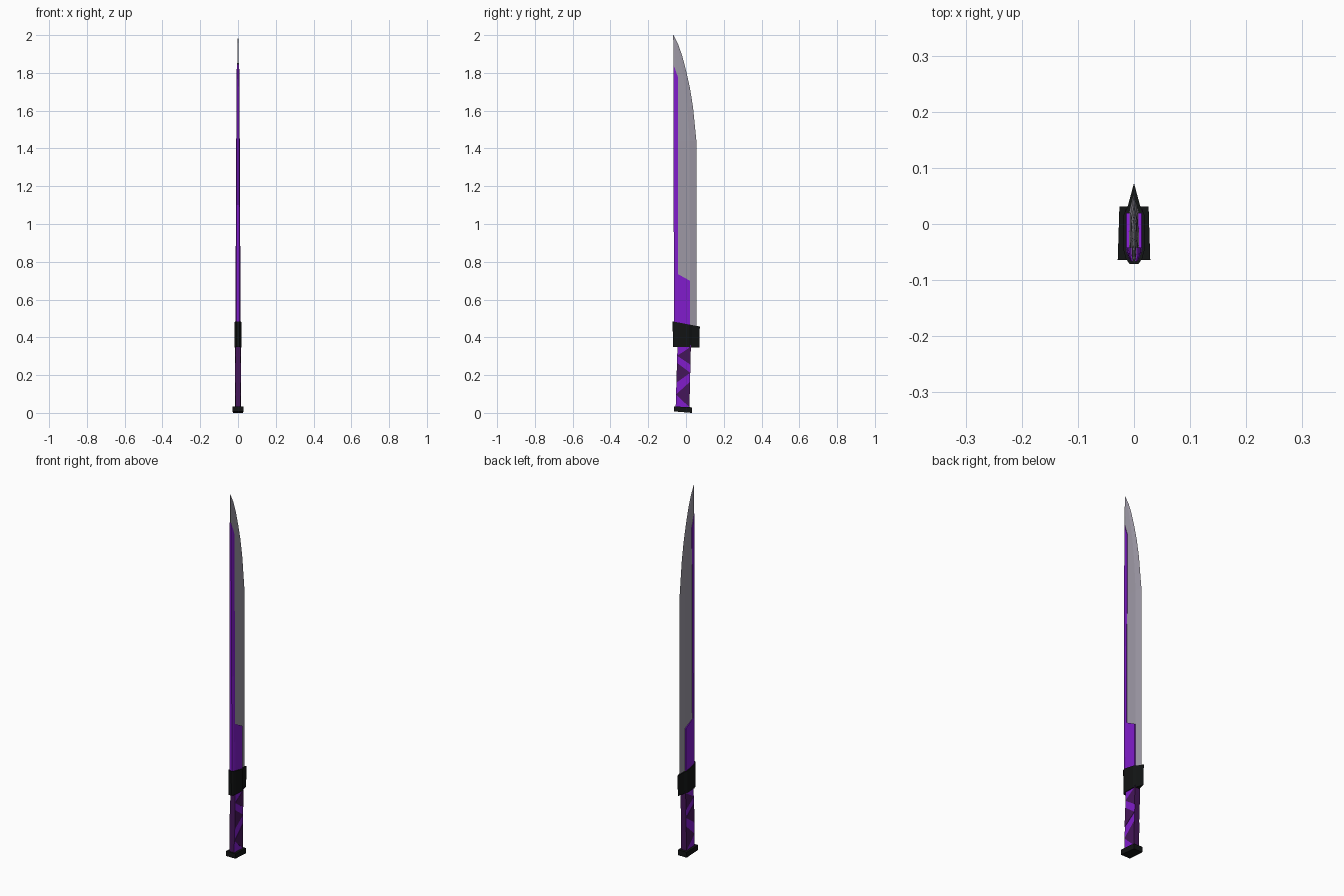
import bpy, bmesh

if "Cube" in bpy.data.objects:
    bpy.data.objects.remove(bpy.data.objects["Cube"])


def material(name, rgb):
    m = bpy.data.materials.new(name)
    m.diffuse_color = (*rgb, 1)
    m.use_nodes = True
    m.node_tree.nodes["Principled BSDF"].inputs["Base Color"].default_value = m.diffuse_color
    return m


PURPLE = material("purple", (0.22, 0.012, 0.60))
DARK = material("dark_purple", (0.06, 0.008, 0.10))
BLACK = material("black", (0.006, 0.007, 0.007))
STEEL = material("steel", (0.34, 0.32, 0.38))


def mirrored(half):
    """Close a +x half section (listed back to front) into a full ring."""
    return half + [(-x, y, z) for x, y, z in reversed(half) if x > 1e-6]


def loft(name, rings, mat):
    bm = bmesh.new()
    loops = [[bm.verts.new(p) for p in ring] for ring in rings]
    n = len(loops[0])
    for a, b in zip(loops, loops[1:]):
        for i in range(n):
            j = (i + 1) % n
            bm.faces.new((a[i], a[j], b[j], b[i]))
    bm.faces.new(loops[0][::-1])
    bm.faces.new(loops[-1])
    bmesh.ops.recalc_face_normals(bm, faces=bm.faces)
    me = bpy.data.meshes.new(name)
    bm.to_mesh(me)
    bm.free()
    ob = bpy.data.objects.new(name, me)
    me.materials.append(mat)
    bpy.context.collection.objects.link(ob)
    return ob


# Steel blade: (z, back y, edge y, half thickness)
rows = [(0.42, -0.060, 0.055, 0.0100), (1.44, -0.064, 0.055, 0.0070),
        (1.62, -0.065, 0.037, 0.0060), (1.72, -0.066, 0.021, 0.0050),
        (1.81, -0.066, 0.001, 0.0045), (1.89, -0.067, -0.020, 0.0035),
        (1.95, -0.067, -0.041, 0.0025), (2.00, -0.068, -0.066, 0.0006)]
loft("blade", [mirrored([(t * 0.6, b, z), (t, b + (e - b) * 0.2, z),
                         (t * 0.85, b + (e - b) * 0.7, z), (0, e, z)])
               for z, b, e, t in rows], STEEL)


# Purple spine sheath and the wider plate at the blade root
def sheath_ring(w, back, mid, front, zb, zm, zf):
    return mirrored([(w * 0.6, back, zb), (w, mid, zm), (w, front, zf)])


loft("spine_sheath", [sheath_ring(0.0135, -0.063, -0.050, -0.042, 0.43, 0.43, 0.43),
                      sheath_ring(0.0115, -0.065, -0.052, -0.042, 1.00, 1.00, 1.00),
                      sheath_ring(0.0075, -0.067, -0.054, -0.042, 1.845, 1.81, 1.775)],
     PURPLE)
loft("root_plate", [sheath_ring(0.0145, -0.0625, -0.043, 0.020, 0.43, 0.43, 0.43),
                    sheath_ring(0.0130, -0.0635, -0.043, 0.020, 0.74, 0.735, 0.70)],
     PURPLE)

# Guard with a slanted top and a pointed front
guard = [(0.008, -0.071), (0.0145, -0.062), (0.019, -0.045),
         (0.019, 0.015), (0.011, 0.032), (0, 0.073)]
loft("guard", [mirrored([(x, y * 0.97, 0.348 - 0.03 * y) for x, y in guard]),
               mirrored([(x, y, 0.471 - 0.19 * y) for x, y in guard])], BLACK)


# Handle leans slightly forward as it rises
def grip_y(z, side):
    f = (z - 0.02) / 0.34
    return (-0.055 + 0.010 * f) if side < 0 else (0.018 + 0.008 * f)


grip = loft("handle", [mirrored([(0.0145, grip_y(z, -1), z), (0.0145, grip_y(z, 1), z)])
                       for z in (0.02, 0.36)], PURPLE)
grip.data.materials.append(DARK)
for p in grip.data.polygons:
    if abs(p.normal.y) > 0.5:
        p.material_index = 1

# Dark wrap triangles alternating along both flat sides of the handle
wraps = [(1, 0.35, 0.255), (-1, 0.265, 0.16), (1, 0.165, 0.03)]
for i, (side, top, bottom) in enumerate(wraps):
    for s in (-1, 1):
        mid = (top + bottom) / 2
        tri = [(grip_y(top, side), top), (grip_y(bottom, side), bottom),
               (grip_y(mid, -side), mid)]
        loft(f"handle_wrap_{i}_{'left' if s < 0 else 'right'}",
             [[(s * x, y, z) for y, z in tri] for x in (0.012, 0.0160)], DARK)

# Pommel plate, a little wider at the back
pommel = [(0.029, -0.064), (0.026, 0.031)]
loft("pommel", [mirrored([(x, y, 0.004 - 0.06 * (y + 0.0)) if y < 0 else (x, y, 0)
                          for x, y in pommel]),
                mirrored([(x, y, 0.031 - 0.05 * y) for x, y in pommel])], BLACK)
